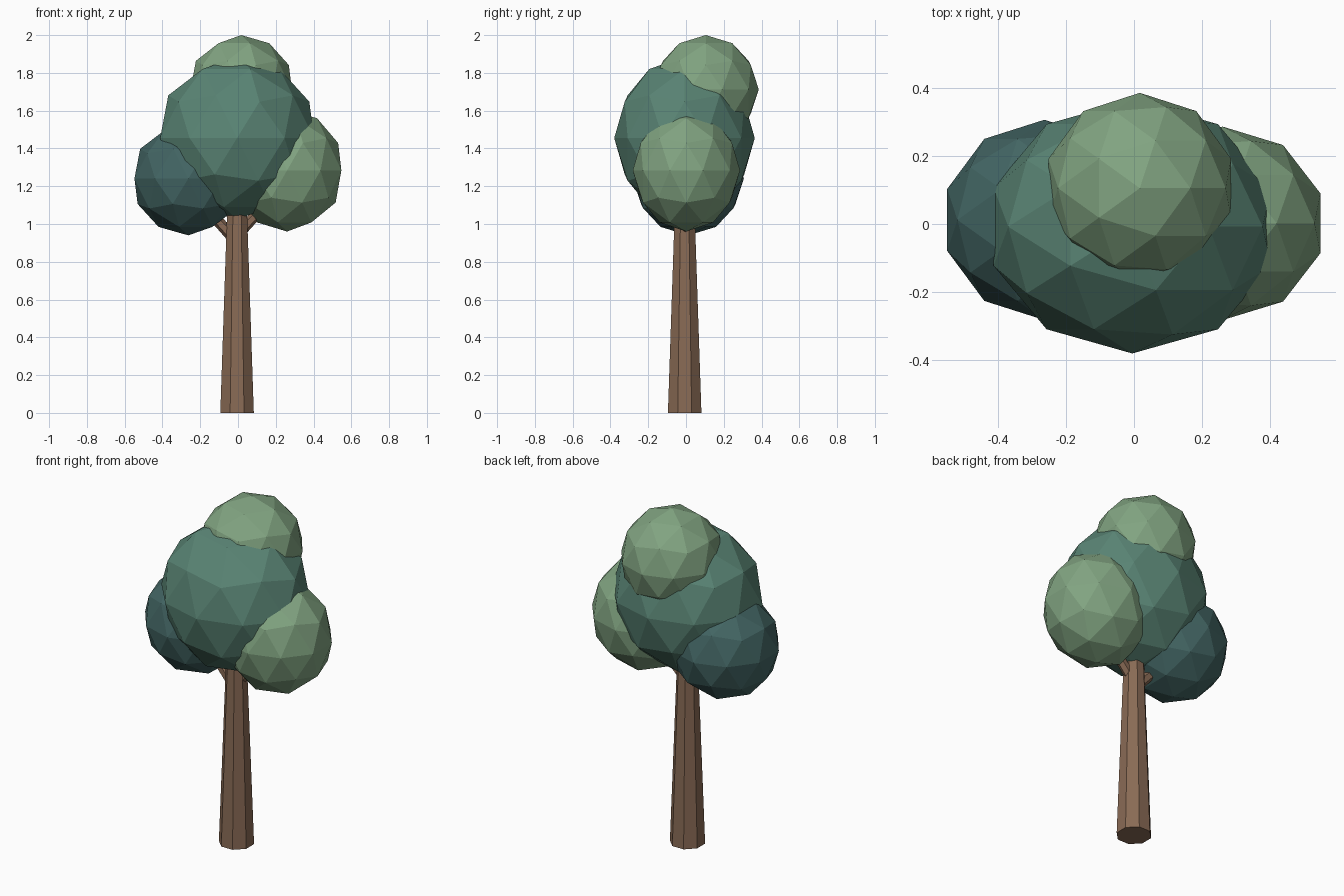
import bpy
from math import radians
from mathutils import Vector

if "Cube" in bpy.data.objects:
    bpy.data.objects.remove(bpy.data.objects["Cube"])


def material(name, rgb):
    m = bpy.data.materials.new(name)
    m.diffuse_color = (*rgb, 1)
    m.use_nodes = True
    m.node_tree.nodes["Principled BSDF"].inputs["Base Color"].default_value = m.diffuse_color
    return m


bark = material("bark", (0.25, 0.145, 0.09))
mid_green = material("mid_green", (0.10, 0.23, 0.175))
dark_green = material("dark_green", (0.055, 0.13, 0.125))
light_green = material("light_green", (0.22, 0.37, 0.22))


def foliage(name, centre, radii, mat):
    bpy.ops.mesh.primitive_ico_sphere_add(subdivisions=2, radius=1, location=centre)
    ob = bpy.context.object
    ob.name = name
    ob.scale = radii
    ob.data.materials.append(mat)


def limb(name, start, end, r1, r2, sides, turn=0):
    a, b = Vector(start), Vector(end)
    bpy.ops.mesh.primitive_cone_add(vertices=sides, radius1=r1, radius2=r2,
                                    depth=(b - a).length, location=(a + b) / 2)
    ob = bpy.context.object
    ob.name = name
    if turn:
        ob.rotation_euler.z = turn
    else:
        ob.rotation_euler = (b - a).to_track_quat('Z', 'Y').to_euler()
    ob.data.materials.append(bark)


# Tapered trunk and the two short branches under the crown
limb("trunk", (-0.005, -0.007, 0), (-0.005, -0.007, 1.15), 0.096, 0.054, 8, radians(22.5))
limb("left_branch", (-0.005, -0.007, 0.905), (-0.22, 0, 1.14), 0.032, 0.026, 6)
limb("right_branch", (-0.005, -0.007, 0.94), (0.21, 0, 1.17), 0.03, 0.024, 6)

# Faceted leaf clumps
foliage("main_crown", (-0.005, -0.008, 1.455), (0.428, 0.372, 0.43), mid_green)
foliage("left_crown", (-0.263, 0.012, 1.24), (0.30, 0.294, 0.30), dark_green)
foliage("right_crown", (0.26, 0.002, 1.284), (0.302, 0.284, 0.324), light_green)
foliage("top_crown", (0.017, 0.105, 1.713), (0.282, 0.28, 0.287), light_green)
